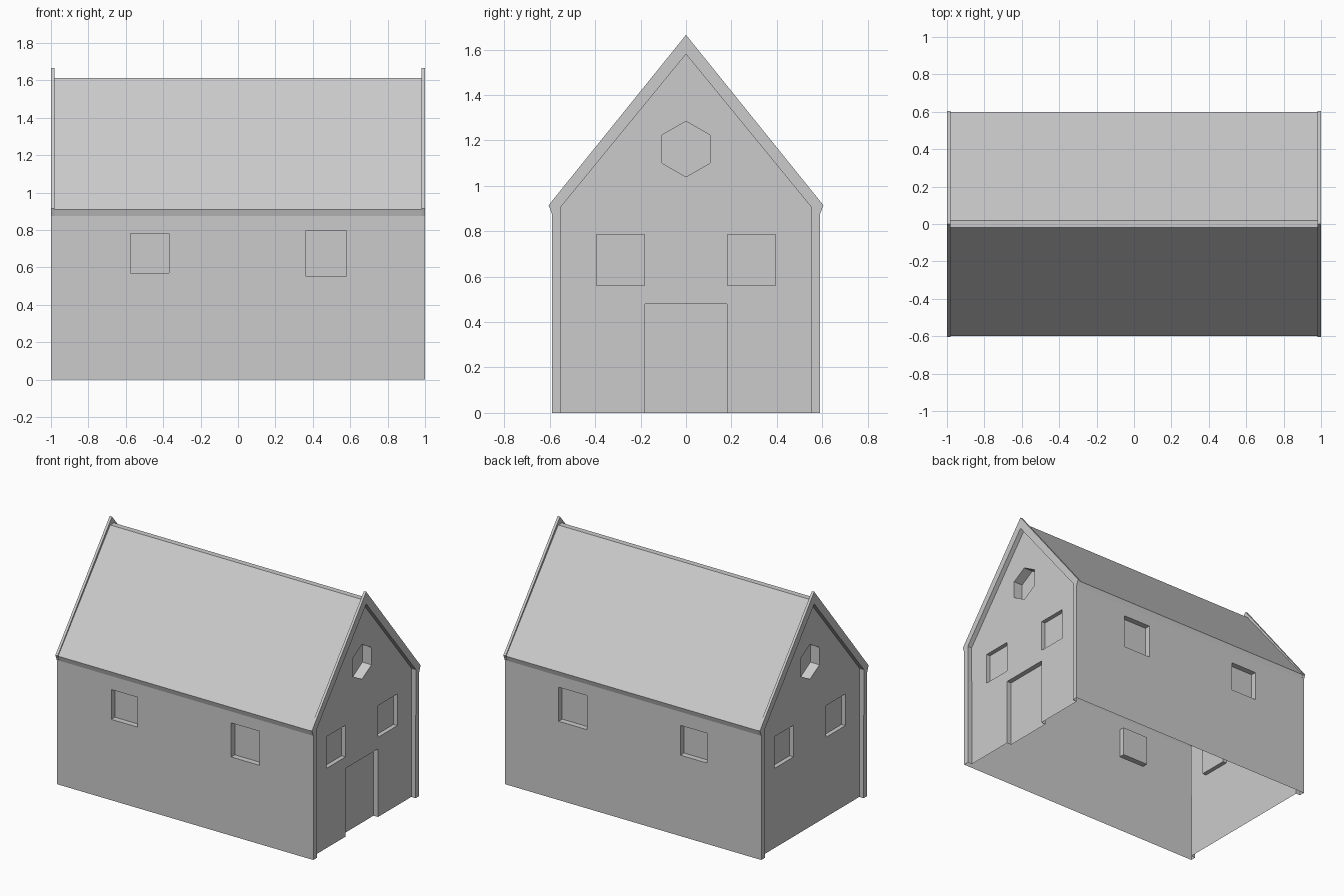
import bpy, bmesh, math
from mathutils import Vector

if "Cube" in bpy.data.objects:
    bpy.data.objects.remove(bpy.data.objects["Cube"])

grey = bpy.data.materials.new("plain_grey")
grey.diffuse_color = (0.6, 0.6, 0.6, 1)
grey.use_nodes = True
grey.node_tree.nodes["Principled BSDF"].inputs["Base Color"].default_value = grey.diffuse_color

X_END, X_RIM, X_GABLE = 1.0, 0.982, 0.966   # gable rim front, rim back, recessed gable wall
Y_WALL = 0.59


def finish(bm, name, outward):
    """Weld, turn the skin outward and make the object."""
    bmesh.ops.remove_doubles(bm, verts=bm.verts, dist=1e-5)
    bmesh.ops.recalc_face_normals(bm, faces=bm.faces)
    bm.normal_update()
    aligned = sum(f.normal.dot(outward) * f.calc_area() for f in bm.faces
                  if abs(f.normal.dot(outward)) > 0.5)
    if aligned < 0:
        bmesh.ops.reverse_faces(bm, faces=bm.faces)
    me = bpy.data.meshes.new(name)
    bm.to_mesh(me)
    bm.free()
    me.materials.append(grey)
    ob = bpy.data.objects.new(name, me)
    bpy.context.collection.objects.link(ob)
    return ob


def rect(u0, u1, z0, z1):
    return [(u0, z0), (u1, z0), (u1, z1), (u0, z1)]


def panel(name, outline, openings, place, outward, door=None):
    """Thin wall with recessed openings; door is (outline, depth) standing on the ground."""
    bm = bmesh.new()
    edges = []
    for loop in [outline] + [o for o, d in openings]:
        vs = [bm.verts.new(place(u, z, 0)) for u, z in loop]
        edges += [bm.edges.new((vs[i], vs[(i + 1) % len(vs)])) for i in range(len(vs))]
    bmesh.ops.triangle_fill(bm, use_beauty=True, use_dissolve=False, edges=edges,
                            normal=outward)
    # Reveals and the sunken back of each opening
    for loop, depth in openings + ([door] if door else []):
        a = [bm.verts.new(place(u, z, 0)) for u, z in loop]
        b = [bm.verts.new(place(u, z, depth)) for u, z in loop]
        bm.faces.new(b)
        for i in range(len(loop)):
            j = (i + 1) % len(loop)
            if loop[i][1] > 0 or loop[j][1] > 0:
                bm.faces.new((a[i], a[j], b[j], b[i]))
    return finish(bm, name, outward)


def mirrored(half):
    """Complete a half profile that ends on the centre line."""
    return half + [(-y, z) for y, z in reversed(half[:-1])]


outer = mirrored([(Y_WALL, 0), (Y_WALL, 0.45), (Y_WALL, 0.875), (0.605, 0.915), (0, 1.665)])
inner = mirrored([(0.55, 0), (0.55, 0.41), (0.553, 0.87), (0.553, 0.905), (0, 1.58)])
under = mirrored([(Y_WALL, 0), (Y_WALL, 0.45), (Y_WALL, 0.875), (0.595, 0.905), (0, 1.595)])

# Long walls, each with two recessed windows
for s, side in ((-1, "front"), (1, "back")):
    panel(side + "_wall", rect(-X_RIM, X_RIM, 0, 0.875),
          [(rect(-0.575, -0.37, 0.57, 0.78), 0.04),
           (rect(0.36, 0.58, 0.555, 0.795), 0.04)],
          lambda u, z, d: (u, s * (Y_WALL - d), z), Vector((0, s, 0)))

# Gable walls: two windows, a hexagonal window, and a door on the right only
hexagon = [(0.1225 * math.sin(math.radians(60 * i)),
            1.162 + 0.1225 * math.cos(math.radians(60 * i))) for i in range(6)]
for s, side in ((1, "right"), (-1, "left")):
    openings = [(rect(-0.395, -0.182, 0.562, 0.785), 0.03),
                (rect(0.182, 0.395, 0.562, 0.785), 0.03),
                (hexagon, 0.07)]
    outline, door = list(inner), None
    if s > 0:
        notch = [(-0.18, 0), (-0.18, 0.48), (0.18, 0.48), (0.18, 0)]
        outline, door = outline + notch, (notch, 0.035)
    panel(side + "_gable_wall", outline, openings,
          lambda u, z, d: (s * (X_GABLE - d), u, z), Vector((s, 0, 0)), door)

    # Raised rim around the gable, standing above the roof
    bm = bmesh.new()
    loops = [[bm.verts.new((s * x, y, z)) for y, z in prof] for x, prof in
             ((X_RIM, under), (X_RIM, outer), (X_END, outer), (X_END, inner), (X_GABLE, inner))]
    for p, q in zip(loops, loops[1:]):
        for i in range(len(p) - 1):
            corners = list(dict.fromkeys((p[i], p[i + 1], q[i + 1], q[i])))
            if len({tuple(round(c, 5) for c in v.co) for v in corners}) == 4:
                bm.faces.new(corners)
    bmesh.ops.remove_doubles(bm, verts=bm.verts, dist=1e-5)
    bmesh.ops.recalc_face_normals(bm, faces=bm.faces)
    bm.normal_update()
    front = [f for f in bm.faces if all(abs(abs(v.co.x) - X_END) < 1e-4 for v in f.verts)]
    if front[0].normal.x * s < 0:
        bmesh.ops.reverse_faces(bm, faces=bm.faces)
    me = bpy.data.meshes.new(side + "_gable_rim")
    bm.to_mesh(me)
    bm.free()
    me.materials.append(grey)
    bpy.context.collection.objects.link(bpy.data.objects.new(side + "_gable_rim", me))

# Roof with flared eaves and a narrow flat ridge
profile = [(-Y_WALL, 0.875), (-0.6, 0.91), (-0.02, 1.613),
           (0.02, 1.613), (0.6, 0.91), (Y_WALL, 0.875)]
bm = bmesh.new()
ends = [[bm.verts.new((x, y, z)) for y, z in profile] for x in (-X_RIM, X_RIM)]
for i in range(len(profile) - 1):
    bm.faces.new((ends[0][i], ends[1][i], ends[1][i + 1], ends[0][i + 1]))
finish(bm, "roof", Vector((0, 0, 1)))
